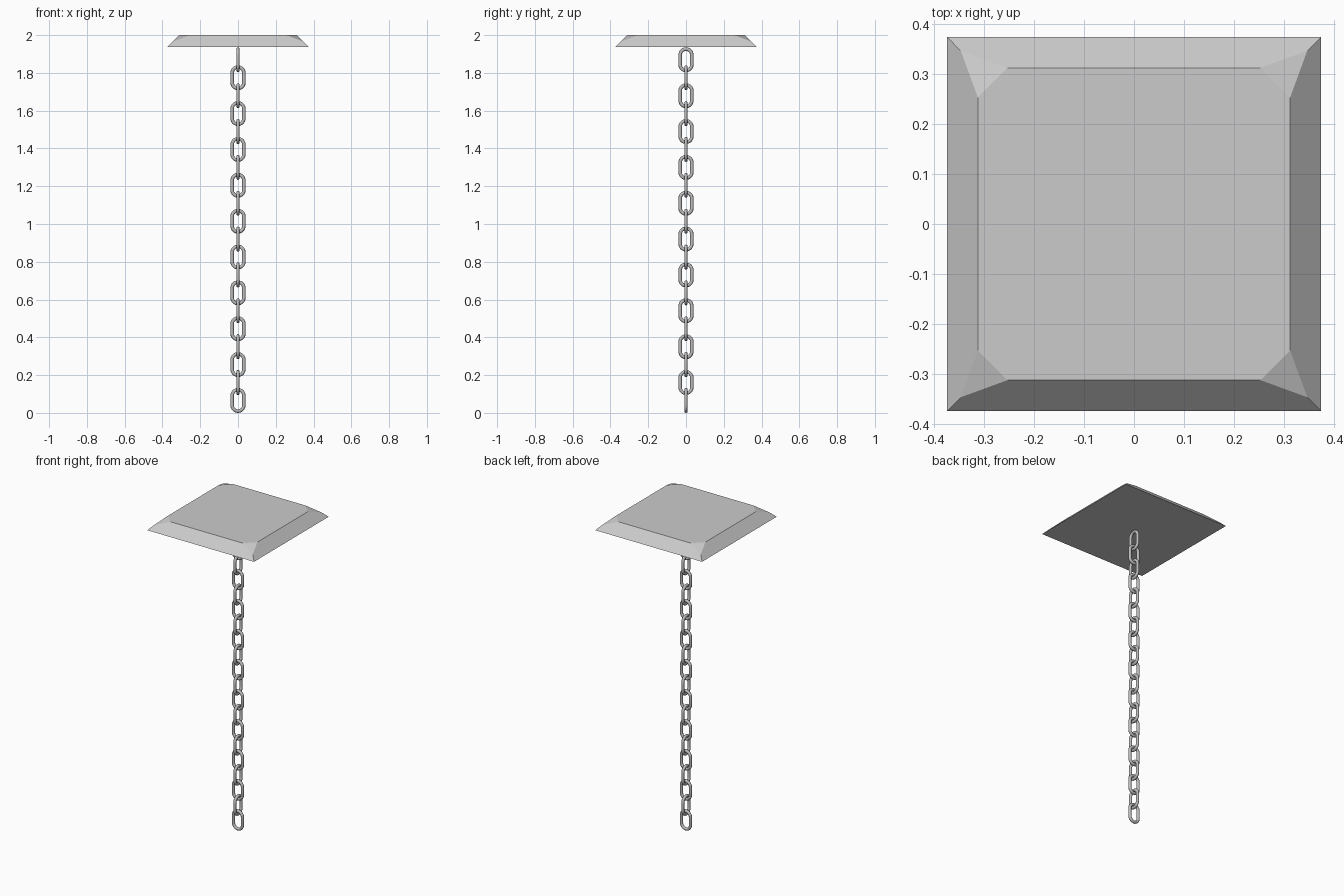
import bpy, bmesh, math
from mathutils import Vector

if "Cube" in bpy.data.objects:
    bpy.data.objects.remove(bpy.data.objects["Cube"])


def material(name, c):
    m = bpy.data.materials.new(name)
    m.diffuse_color = (c, c, c, 1)
    m.use_nodes = True
    m.node_tree.nodes["Principled BSDF"].inputs["Base Color"].default_value = m.diffuse_color
    return m


plate_mat = material("light grey", 0.6)
chain_mat = material("steel grey", 0.5)


def finish(bm, name, mat):
    bmesh.ops.recalc_face_normals(bm, faces=bm.faces[:])
    me = bpy.data.meshes.new(name)
    bm.to_mesh(me)
    bm.free()
    me.materials.append(mat)
    ob = bpy.data.objects.new(name, me)
    bpy.context.collection.objects.link(ob)
    return ob


# Ceiling plate: square base, sloped sides, clipped top corners
bm = bmesh.new()
base, ridge, top = [], [], []
for sx, sy in ((1, 1), (-1, 1), (-1, -1), (1, -1)):
    base.append(bm.verts.new((sx * 0.373, sy * 0.373, 1.938)))
    ridge.append(bm.verts.new((sx * 0.346, sy * 0.346, 1.966)))
    along_x = bm.verts.new((sx * 0.253, sy * 0.312, 2.0))
    along_y = bm.verts.new((sx * 0.312, sy * 0.253, 2.0))
    top.append((along_y, along_x) if sx * sy > 0 else (along_x, along_y))
bm.faces.new(base)
bm.faces.new([v for pair in top for v in pair])
for i in range(4):
    j = (i + 1) % 4
    bm.faces.new((ridge[i], top[i][0], top[i][1]))
    bm.faces.new((base[i], base[j], ridge[j], top[j][0], top[i][1], ridge[i]))
finish(bm, "ceiling_plate", plate_mat)

# Chain link: round wire swept along a stadium path
WIRE, BEND, STRAIGHT = 0.0092, 0.031, 0.0258
SIDES, STEPS = 12, 10
path = []
for end in (0, 1):
    for k in range(STEPS + 1):
        a = math.pi * (end + k / STEPS)
        out = Vector((math.cos(a), 0, math.sin(a)))
        path.append((out * BEND + Vector((0, 0, STRAIGHT * (1 - 2 * end))), out))
bm = bmesh.new()
rings = []
for p, out in path:
    ring = []
    for s in range(SIDES):
        t = 2 * math.pi * s / SIDES
        ring.append(bm.verts.new(p + out * WIRE * math.cos(t) + Vector((0, WIRE * math.sin(t), 0))))
    rings.append(ring)
for i, ring in enumerate(rings):
    nxt = rings[(i + 1) % len(rings)]
    for s in range(SIDES):
        t = (s + 1) % SIDES
        bm.faces.new((ring[s], ring[t], nxt[t], nxt[s])).smooth = True
link = finish(bm, "chain_link", chain_mat)

# Hanging chain: alternate links turned a quarter
for n in range(20):
    ob = link if n == 0 else link.copy()
    if n:
        bpy.context.collection.objects.link(ob)
    ob.name = f"chain_link_{n + 1}"
    ob.location.z = 0.066 + n * 0.0949
    ob.rotation_euler.z = math.pi / 2 * (n % 2)
